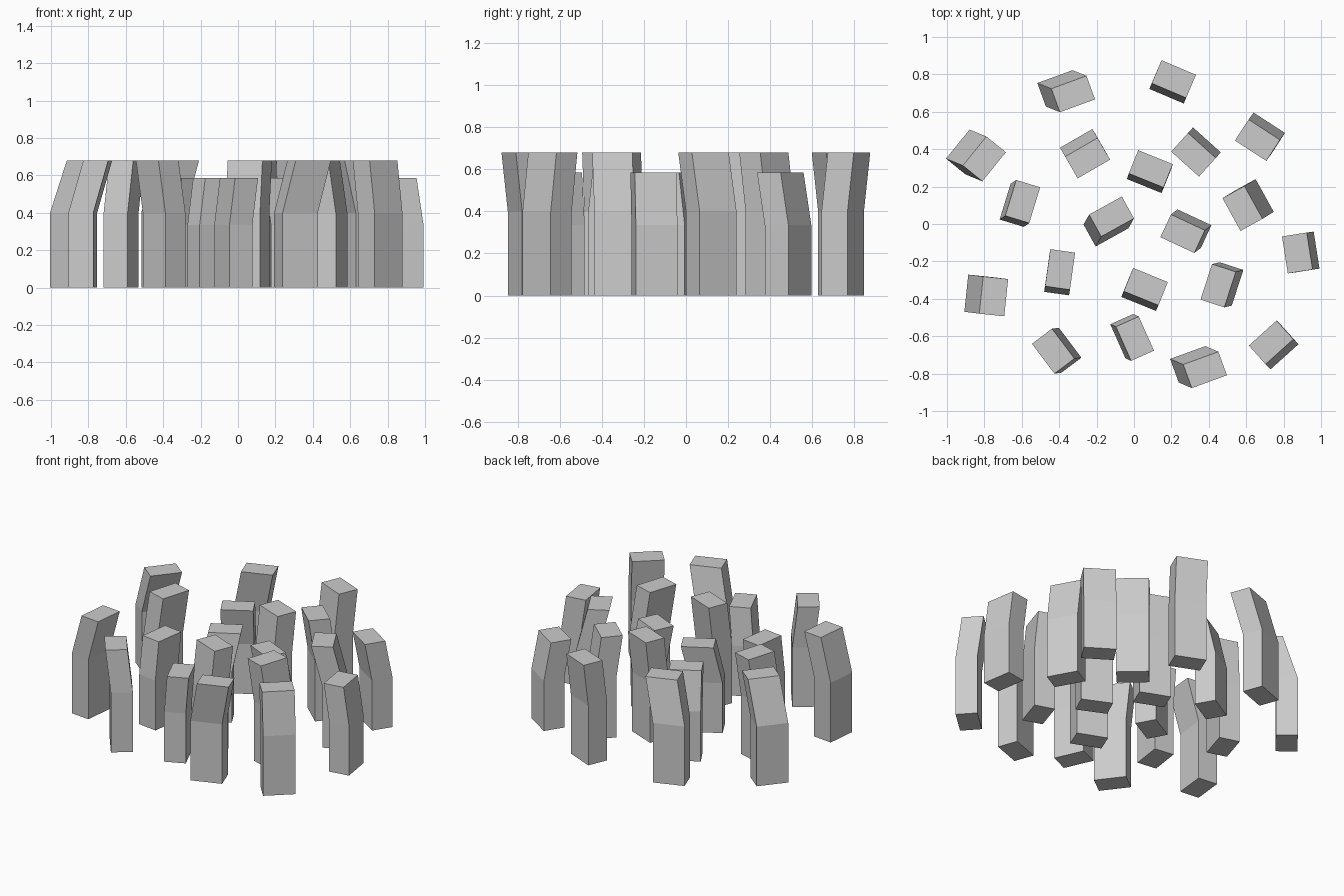
import bpy
import bmesh
from math import radians
from mathutils import Matrix, Vector

default_cube = bpy.data.objects.get("Cube")
if default_cube:
    bpy.data.objects.remove(default_cube, do_unlink=True)

# Single plain stone colour
stone = bpy.data.materials.new("stone_grey")
stone.use_nodes = True
stone_colour = (0.6, 0.6, 0.6, 1)
stone.diffuse_color = stone_colour
stone.node_tree.nodes["Principled BSDF"].inputs["Base Color"].default_value = stone_colour

POST_WIDTH, POST_DEPTH = 0.2, 0.134


def bent_post(name, centre, turn, lean, bend_height, top_height):
    """Upright rectangular post whose upper part is sheared sideways."""
    bm = bmesh.new()
    footprint = Matrix.Diagonal((POST_WIDTH, POST_DEPTH, 1, 1))
    rotation = Matrix.Rotation(radians(turn), 4, 'Z')
    bmesh.ops.create_grid(bm, x_segments=1, y_segments=1, size=0.5,
                          matrix=rotation @ footprint)

    # Raise the straight shaft, then the leaning head
    section = bm.faces[:]
    steps = (Vector((0, 0, bend_height)),
             Vector((lean[0], lean[1], top_height - bend_height)))
    for step in steps:
        result = bmesh.ops.extrude_face_region(bm, geom=section,
                                               use_keep_orig=(step is steps[0]))
        verts = [g for g in result["geom"] if isinstance(g, bmesh.types.BMVert)]
        section = [g for g in result["geom"] if isinstance(g, bmesh.types.BMFace)]
        bmesh.ops.translate(bm, verts=verts, vec=step)
    bmesh.ops.recalc_face_normals(bm, faces=bm.faces[:])

    mesh = bpy.data.meshes.new(name)
    bm.to_mesh(mesh)
    bm.free()
    mesh.materials.append(stone)
    post = bpy.data.objects.new(name, mesh)
    post.location = (centre[0], centre[1], 0)
    bpy.context.collection.objects.link(post)
    return post


# Base centre, turn in degrees, sideways lean of the head
tall_posts = [
    ((.20, .745), -23, (.013, .03)),
    ((-.40, .725), 20, (.075, -.03)),
    ((-.89, .385), 51, (.09, -.037)),
    ((-.625, .10), 73, (.03, .02)),
    ((.08, .265), -22, (.01, .03)),
    ((.345, .40), -42, (-.027, -.03)),
    ((.64, .12), -61, (-.06, -.037)),
    ((.05, -.365), -22, (.013, .03)),
    ((.49, -.32), 72, (-.04, -.01)),
    ((.31, -.75), 20, (.07, -.03)),
    ((.76, -.66), 42, (-.027, .027)),
    ((-.395, -.675), -53, (-.037, -.005)),
    ((-.83, -.377), 84, (.08, -.01)),
]
short_posts = [
    ((-.275, .40), 30, (.027, -.048)),
    ((.687, .485), -33, (-.027, -.037)),
    ((.91, -.15), -81, (-.037, -.005)),
    ((.295, -.025), -25, (-.035, -.027)),
    ((-.15, -.013), 29, (.03, .053)),
    ((-.40, -.273), 82, (.005, .03)),
    ((-.025, -.60), -66, (.03, -.013)),
]

for group, posts, bend, top in (("tall_post", tall_posts, .4, .68),
                                ("short_post", short_posts, .335, .585)):
    for number, (centre, turn, lean) in enumerate(posts, start=1):
        bent_post(f"{group}_{number}", centre, turn, lean, bend, top)
